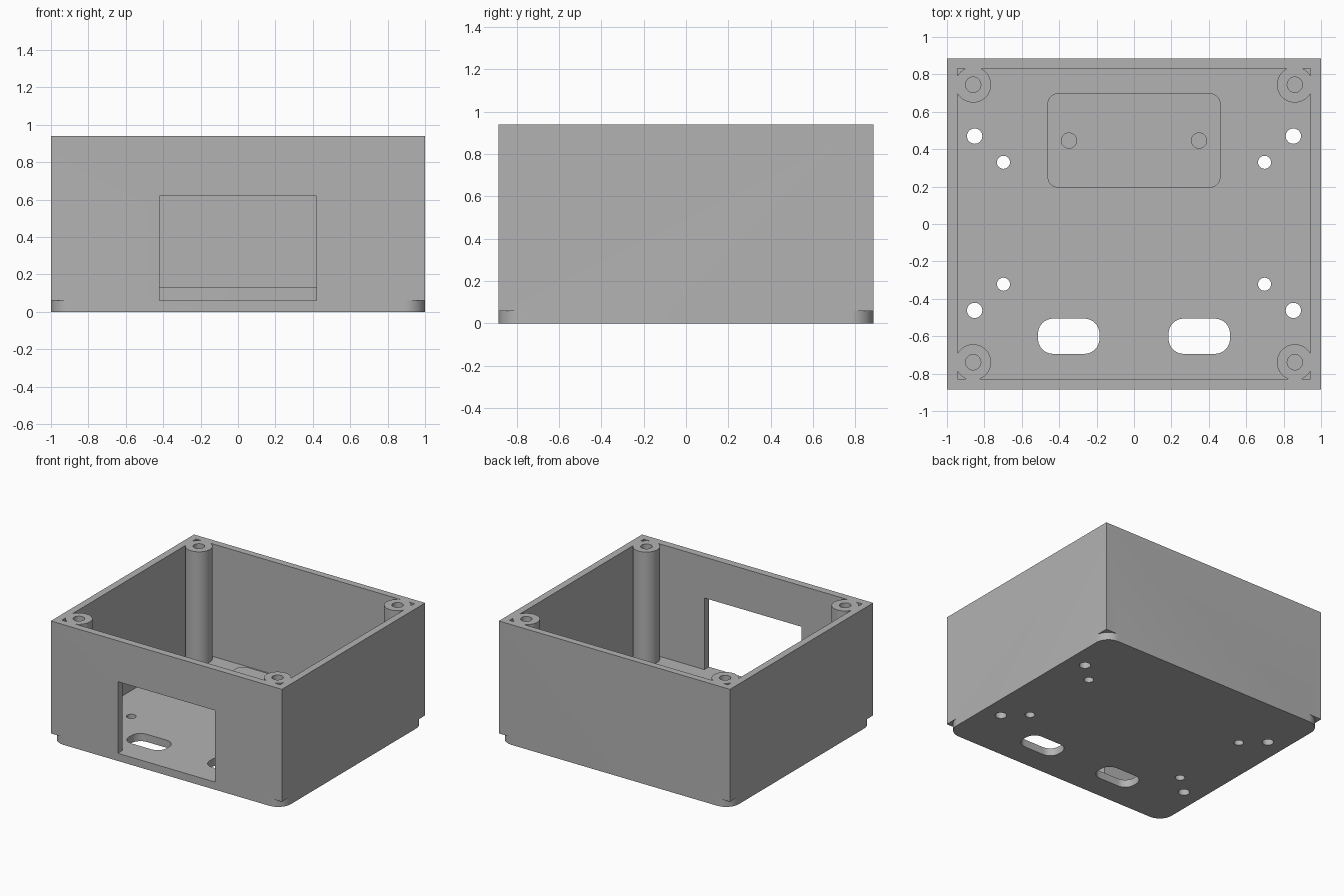
import bpy, bmesh, math

if "Cube" in bpy.data.objects:
    bpy.data.objects.remove(bpy.data.objects["Cube"], do_unlink=True)

HX, HY, H = 1.0, 0.885, 0.94      # half width, half depth, height
WALL, FLOOR = 0.055, 0.06         # wall and floor thickness
SIDES = (-1, 1)

grey = bpy.data.materials.new("plain_grey")
grey.use_nodes = True
colour = (0.45, 0.45, 0.45, 1)
grey.diffuse_color = colour
grey.node_tree.nodes["Principled BSDF"].inputs["Base Color"].default_value = colour


def prism(name, outline, z0, z1):
    """Extrude a counter-clockwise outline from z0 to z1."""
    bm = bmesh.new()
    face = bm.faces.new([bm.verts.new((x, y, z0)) for x, y in outline])
    out = bmesh.ops.extrude_face_region(bm, geom=[face])
    top = [v for v in out["geom"] if isinstance(v, bmesh.types.BMVert)]
    bmesh.ops.translate(bm, verts=top, vec=(0, 0, z1 - z0))
    bmesh.ops.recalc_face_normals(bm, faces=bm.faces)
    mesh = bpy.data.meshes.new(name)
    bm.to_mesh(mesh)
    bm.free()
    mesh.materials.append(grey)
    obj = bpy.data.objects.new(name, mesh)
    bpy.context.collection.objects.link(obj)
    return obj


def circle(x, y, r, n=48):
    return [(x + r * math.cos(math.tau * i / n), y + r * math.sin(math.tau * i / n))
            for i in range(n)]


def rectangle(x, y, hx, hy):
    return [(x - hx, y - hy), (x + hx, y - hy), (x + hx, y + hy), (x - hx, y + hy)]


def rounded(x, y, hx, hy, r, n=12):
    pts = []
    for k, (sx, sy) in enumerate([(1, 1), (-1, 1), (-1, -1), (1, -1)]):
        for i in range(n + 1):
            a = math.pi / 2 * (k + i / n)
            pts.append((x + sx * (hx - r) + r * math.cos(a),
                        y + sy * (hy - r) + r * math.sin(a)))
    return pts


def cut(target, cutter):
    """Subtract the cutter from the target and discard it."""
    mod = target.modifiers.new("cut", 'BOOLEAN')
    mod.operation, mod.solver, mod.object = 'DIFFERENCE', 'EXACT', cutter
    bpy.ops.object.select_all(action='DESELECT')
    bpy.context.view_layer.objects.active = target
    target.select_set(True)
    bpy.ops.object.modifier_apply(modifier=mod.name)
    bpy.data.objects.remove(cutter, do_unlink=True)


posts = [(sx * 0.86, 0.003 + sy * 0.742) for sx in SIDES for sy in SIDES]

# Cavity shape, leaving the corner posts and the raised pad standing
cavity = prism("cavity", rectangle(0, 0.002, HX - WALL, HY - WALL), FLOOR, H + 0.1)
for x, y in posts:
    cut(cavity, prism("post", circle(x, y, 0.096), 0, H + 0.2))
cut(cavity, prism("pad", rounded(0, 0.447, 0.463, 0.253, 0.06), 0, 0.13))

# Open box
box = prism("enclosure", rectangle(0, 0, HX, HY), 0, H)
cut(box, cavity)

# Front window
cut(box, prism("window", rectangle(0, -HY, 0.42, 0.1), FLOOR, 0.62))

# Screw holes in the posts and the pad
for x, y in posts:
    cut(box, prism("post_hole", circle(x, y, 0.041, 32), 0.4, H + 0.1))
for s in SIDES:
    cut(box, prism("pad_hole", circle(s * 0.348, 0.446, 0.041, 32), FLOOR, 0.3))

# Mounting holes and cable slots through the floor
for sx in SIDES:
    for sy in SIDES:
        cut(box, prism("hole", circle(sx * 0.852, 0.004 + sy * 0.466, 0.041, 32), -0.1, 0.2))
        cut(box, prism("hole", circle(sx * 0.698, 0.004 + sy * 0.326, 0.035, 32), -0.1, 0.2))
    cut(box, prism("slot", rounded(sx * 0.349, -0.6, 0.164, 0.094, 0.08), -0.1, 0.2))

# Rounded corners on the base plate only
R = 0.11
for sx in SIDES:
    for sy in SIDES:
        arc = [(sx * (HX - R + R * math.cos(a)), sy * (HY - R + R * math.sin(a)))
               for a in (math.pi / 2 * i / 12 for i in range(13))]
        outer = [(sx * (HX - R), sy * (HY + R)), (sx * (HX + R), sy * (HY + R)),
                 (sx * (HX + R), sy * (HY - R))]
        cut(box, prism("corner", arc + outer, -0.1, FLOOR))

bpy.ops.object.select_all(action='DESELECT')
box.select_set(True)
bpy.context.view_layer.objects.active = box
bpy.ops.object.shade_smooth_by_angle(angle=math.radians(30))
